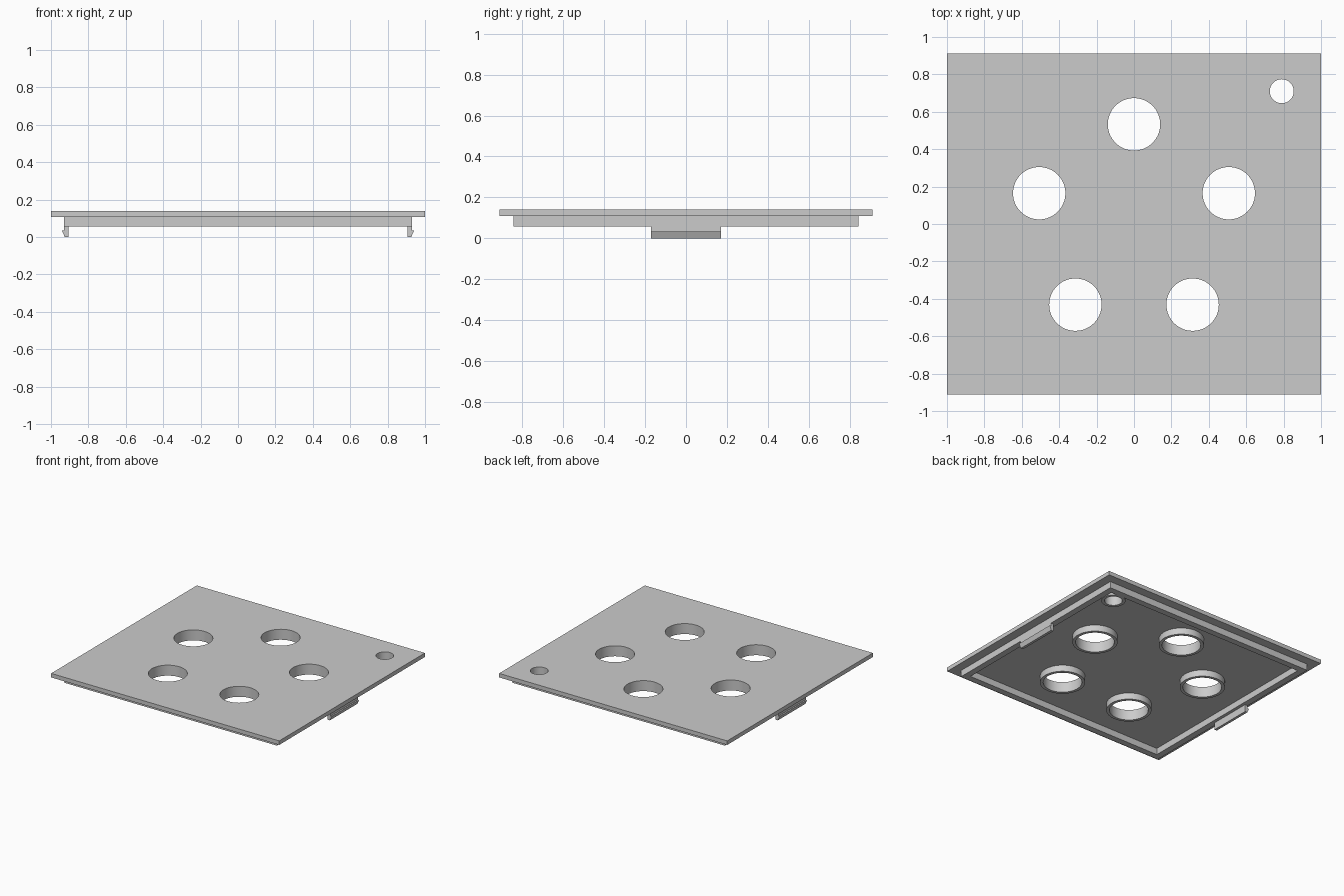
import bpy
import bmesh
from math import cos, sin, pi, radians
from mathutils import Vector

cube = bpy.data.objects.get("Cube")
if cube:
    bpy.data.objects.remove(cube, do_unlink=True)

# Heights and layout
CLIP_Z, RIM_Z, PLATE_Z, TOP_Z = 0.0, 0.057, 0.108, 0.14
PLATE_X, PLATE_Y = 1.0, 0.912
RIM_X, RIM_Y, RIM_T = 0.93, 0.842, 0.05
RING_RADIUS, HOLE_R, WALL = 0.533, 0.14, 0.023
SMALL_HOLE = (0.79, 0.71, 0.064)

grey = bpy.data.materials.new("plain grey")
grey.use_nodes = True
colour = (0.6, 0.6, 0.6, 1)
grey.diffuse_color = colour
grey.node_tree.nodes["Principled BSDF"].inputs["Base Color"].default_value = colour


def rectangle(x, y):
    return [(-x, -y), (x, -y), (x, y), (-x, y)]


def circle(cx, cy, r, n=64):
    return [(cx + r * cos(2 * pi * i / n), cy + r * sin(2 * pi * i / n)) for i in range(n)]


def slab(name, outlines, z0, z1, place=lambda u, v, w: (u, v, w)):
    """Extrude a flat shape (first outline is the edge, the others are holes)."""
    bm = bmesh.new()
    edges = []
    for pts in outlines:
        vs = [bm.verts.new(place(u, v, z0)) for u, v in pts]
        edges += [bm.edges.new((vs[i - 1], vs[i])) for i in range(len(vs))]
    bmesh.ops.triangle_fill(bm, edges=edges, use_beauty=True, use_dissolve=False)
    shift = Vector(place(0, 0, z1)) - Vector(place(0, 0, z0))
    ext = bmesh.ops.extrude_face_region(bm, geom=bm.faces[:], use_keep_orig=True)
    moved = [g for g in ext["geom"] if isinstance(g, bmesh.types.BMVert)]
    bmesh.ops.translate(bm, verts=moved, vec=shift)
    bmesh.ops.recalc_face_normals(bm, faces=bm.faces[:])
    mesh = bpy.data.meshes.new(name)
    bm.to_mesh(mesh)
    bm.free()
    mesh.materials.append(grey)
    obj = bpy.data.objects.new(name, mesh)
    bpy.context.collection.objects.link(obj)
    bpy.ops.object.select_all(action="DESELECT")
    obj.select_set(True)
    bpy.context.view_layer.objects.active = obj
    bpy.ops.object.shade_smooth_by_angle(angle=radians(30))
    return obj


# Five large holes in a pentagon, one small hole near a corner
holes = []
for i in range(5):
    a = pi / 2 + 2 * pi * i / 5
    holes.append((RING_RADIUS * cos(a), RING_RADIUS * sin(a), HOLE_R))
holes.append(SMALL_HOLE)

# Cover plate
slab("cover_plate", [rectangle(PLATE_X, PLATE_Y)] + [circle(*h) for h in holes], PLATE_Z, TOP_Z)

# Locating rim underneath
slab("rim", [rectangle(RIM_X, RIM_Y), rectangle(RIM_X - RIM_T, RIM_Y - RIM_T)], RIM_Z, PLATE_Z)

# Collars around the holes
for i, (x, y, r) in enumerate(holes):
    name = "small_collar" if i == 5 else f"collar_{i + 1}"
    slab(name, [circle(x, y, r + WALL), circle(x, y, r)], RIM_Z, PLATE_Z)

# Barbed snap clips on both sides
profile = [(0.905, CLIP_Z), (0.926, CLIP_Z), (0.941, 0.034), (0.93, 0.034),
           (0.93, RIM_Z), (0.905, RIM_Z)]
for name, side in (("left_clip", 1), ("right_clip", -1)):
    slab(name, [profile], -0.172, 0.172, lambda u, v, w, s=side: (s * u, w, v))
